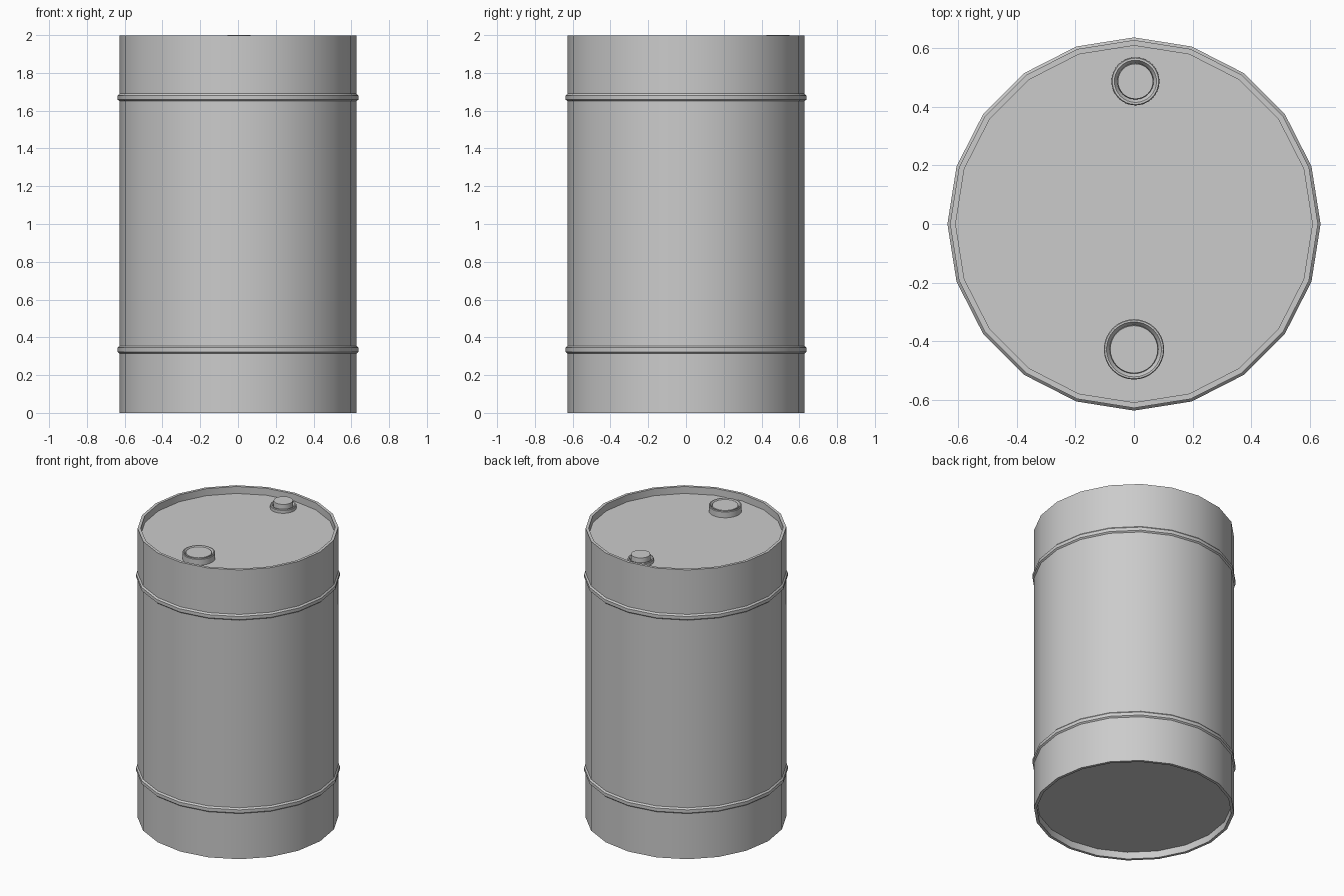
import bpy, bmesh, math

if "Cube" in bpy.data.objects:
    bpy.data.objects.remove(bpy.data.objects["Cube"])


def lathe(name, profile, sides, centre=(0, 0)):
    """Revolve an (r, z) profile about a vertical axis; r = 0 ends close at a pole."""
    bm = bmesh.new()
    rings = []
    for r, z in profile:
        if r == 0:
            rings.append([bm.verts.new((centre[0], centre[1], z))] * sides)
        else:
            rings.append([bm.verts.new((centre[0] + r * math.cos(2 * math.pi * i / sides),
                                        centre[1] + r * math.sin(2 * math.pi * i / sides), z))
                          for i in range(sides)])
    for a, b in zip(rings, rings[1:]):
        for i in range(sides):
            j = (i + 1) % sides
            quad = list(dict.fromkeys((a[i], a[j], b[j], b[i])))
            bm.faces.new(quad)
    # merge the pole fans into flat discs
    bmesh.ops.dissolve_limit(bm, angle_limit=0.001, verts=bm.verts[:], edges=bm.edges[:])
    bmesh.ops.recalc_face_normals(bm, faces=bm.faces[:])
    mesh = bpy.data.meshes.new(name)
    bm.to_mesh(mesh)
    bm.free()
    ob = bpy.data.objects.new(name, mesh)
    bpy.context.collection.objects.link(ob)
    bpy.ops.object.select_all(action='DESELECT')
    ob.select_set(True)
    bpy.context.view_layer.objects.active = ob
    bpy.ops.object.shade_smooth_by_angle(angle=math.radians(30))
    return ob


R, RIB, INNER = 0.628, 0.637, 0.609
TOP, RECESS = 1.997, 0.048


def rib(z):
    return [(R, z - 0.02), (RIB, z - 0.012), (RIB, z + 0.010), (R, z + 0.02)]


# Drum shell: recessed base, two hoops, recessed lid
lathe("drum_body",
      [(0, RECESS), (INNER, RECESS), (INNER, 0), (R, 0)]
      + rib(0.335) + rib(1.67)
      + [(R, TOP), (INNER, TOP), (INNER, TOP - RECESS), (0, TOP - RECESS)], 20)


# Bungs: collar, sloped groove and plug
def bung(name, centre, r_out, r_lip, r_plug, z_collar, z_plug):
    base = TOP - RECESS - 0.003
    lathe(name, [(0, base), (r_out, base), (r_out, z_collar - 0.004),
                 (r_out - 0.003, z_collar), (r_lip, z_collar),
                 (r_plug + 0.002, z_collar - 0.015), (r_plug, z_plug), (0, z_plug)],
          32, centre)


bung("small_bung", (0.005, 0.487), 0.082, 0.072, 0.060, 1.973, 2.0)
bung("large_bung", (0, -0.428), 0.103, 0.094, 0.081, 1.993, 1.99)
